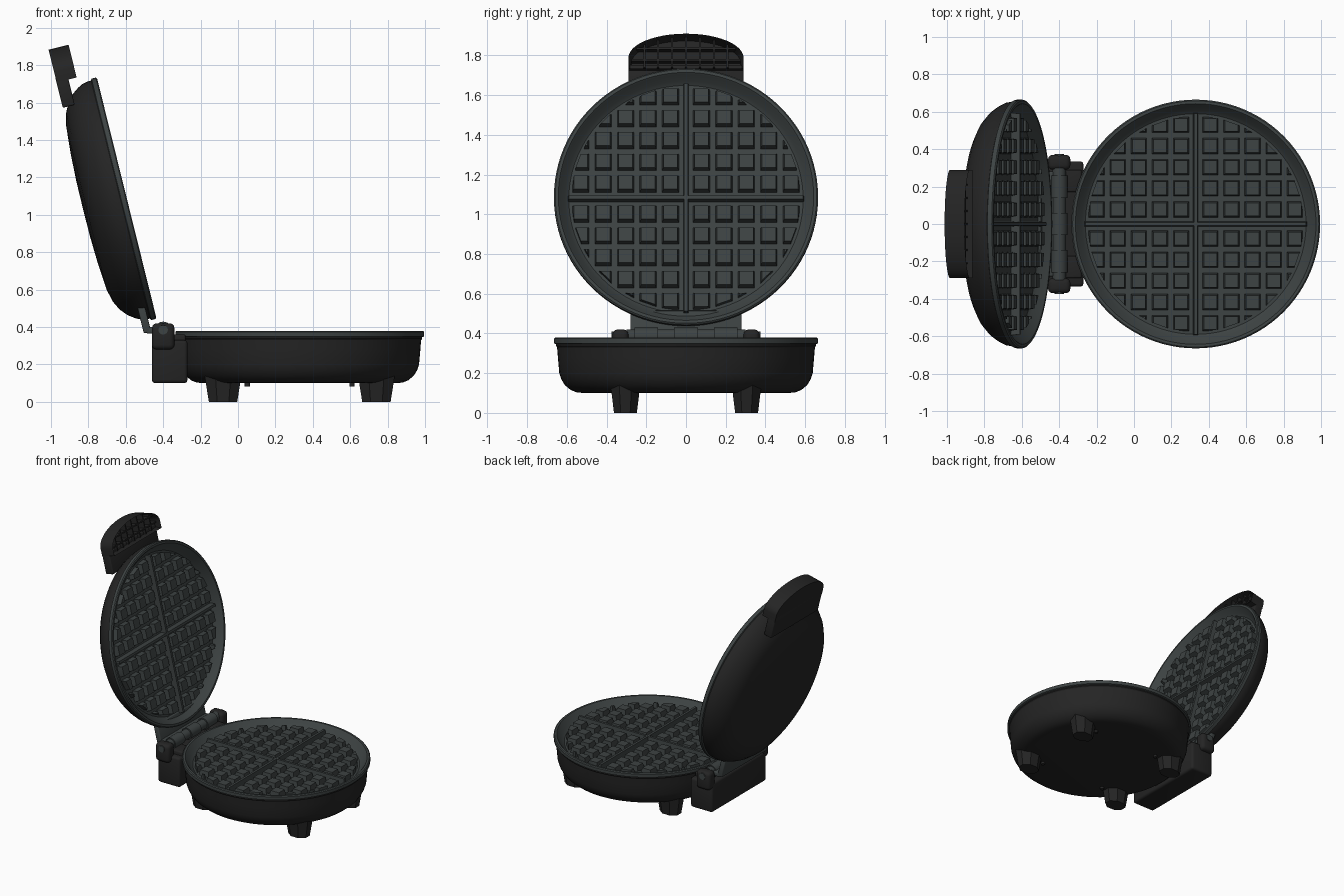
import bpy, bmesh, math
from mathutils import Matrix, Vector

cube = bpy.data.objects.get("Cube")
if cube:
    bpy.data.objects.remove(cube, do_unlink=True)


def material(name, rgb):
    m = bpy.data.materials.new(name)
    m.use_nodes = True
    m.diffuse_color = (*rgb, 1)
    m.node_tree.nodes["Principled BSDF"].inputs["Base Color"].default_value = (*rgb, 1)
    return m


BLACK = material("black plastic", (0.018, 0.018, 0.018))
GREY = material("grey cooking metal", (0.047, 0.056, 0.056))

BASE = Matrix.Translation((0.33, 0, 0.38))
LID = Matrix.Translation((-0.595, 0, 1.09)) @ Matrix.Rotation(math.radians(76.1), 4, 'Y')
WORLD = Matrix.Identity(4)


def finish(name, bm, mat, frame=WORLD):
    bmesh.ops.recalc_face_normals(bm, faces=bm.faces)
    me = bpy.data.meshes.new(name)
    bm.to_mesh(me)
    bm.free()
    me.materials.append(mat)
    ob = bpy.data.objects.new(name, me)
    ob.matrix_world = frame
    bpy.context.collection.objects.link(ob)
    bpy.ops.object.select_all(action='DESELECT')
    ob.select_set(True)
    bpy.context.view_layer.objects.active = ob
    bpy.ops.object.shade_smooth_by_angle(angle=math.radians(32))
    return ob


def lathe(name, profile, mat, frame):
    bm = bmesh.new()
    vs = [bm.verts.new((r, 0, z)) for r, z in profile]
    es = [bm.edges.new(p) for p in zip(vs, vs[1:])]
    bmesh.ops.spin(bm, geom=vs + es, axis=(0, 0, 1), cent=(0, 0, 0),
                   steps=96, angle=math.tau, use_merge=True)
    bmesh.ops.remove_doubles(bm, verts=bm.verts, dist=0.0001)
    return finish(name, bm, mat, frame)


def add_box(bm, lo, hi, taper=0.0, bevel=0.0):
    """Box between two corners; taper pulls the top face in."""
    lo, hi = Vector(lo), Vector(hi)
    part = bmesh.new()
    bmesh.ops.create_cube(part, size=1)
    for v in part.verts:
        top = v.co.z > 0
        v.co = (lo + hi) / 2 + v.co * (hi - lo)
        if top:
            v.co.x -= math.copysign(taper, v.co.x - (lo.x + hi.x) / 2)
            v.co.y -= math.copysign(taper, v.co.y - (lo.y + hi.y) / 2)
    if bevel:
        bmesh.ops.bevel(part, geom=part.edges[:], offset=bevel, segments=3,
                        profile=0.5, affect='EDGES')
    merge(bm, part)


def merge(bm, part):
    me = bpy.data.meshes.new("scratch")
    part.to_mesh(me)
    part.free()
    bm.from_mesh(me)
    bpy.data.meshes.remove(me)


def box(name, lo, hi, mat, frame=WORLD, bevel=0.0):
    bm = bmesh.new()
    add_box(bm, lo, hi, bevel=bevel)
    return finish(name, bm, mat, frame)


def add_cone(bm, r1, r2, depth, matrix, sides=24):
    bmesh.ops.create_cone(bm, cap_ends=True, segments=sides, radius1=r1,
                          radius2=r2, depth=depth, matrix=matrix)


# Cooking plates: a rimmed pan, a clipped grid of posts and a dividing cross
PAN = [(0, -0.06), (0.59, -0.06), (0.61, -0.045), (0.635, -0.008), (0.643, 0), (0.658, 0),
       (0.665, -0.006), (0.665, -0.03), (0.65, -0.036), (0.6, -0.075), (0, -0.075)]
PITCH, FIRST, HALF, LIMIT = 0.113, 0.078, 0.043, 0.575


def cooking_plate(name, frame):
    lathe(name + "_pan", PAN, GREY, frame)
    bm = bmesh.new()
    steps = [s * (FIRST + i * PITCH) for i in range(5) for s in (-1, 1)]
    for x in steps:
        for y in steps:
            r = math.hypot(x, y)
            if r > 0.63:
                continue
            post = bmesh.new()
            add_box(post, (x - HALF, y - HALF, -0.065), (x + HALF, y + HALF, -0.02), taper=0.008)
            out = Vector((x / r, y / r, 0))
            bmesh.ops.bisect_plane(post, geom=post.verts[:] + post.edges[:] + post.faces[:],
                                   plane_co=out * LIMIT, plane_no=out, clear_outer=True)
            bmesh.ops.holes_fill(post, edges=post.edges[:])
            merge(bm, post)
    finish(name + "_posts", bm, GREY, frame)
    bm = bmesh.new()
    add_box(bm, (-0.595, -0.014, -0.065), (0.595, 0.014, -0.014), taper=0.005)
    add_box(bm, (-0.014, -0.595, -0.065), (0.014, 0.595, -0.014), taper=0.005)
    finish(name + "_divider", bm, GREY, frame)


cooking_plate("lower_plate", BASE)
cooking_plate("upper_plate", LID)

# Outer shells
lathe("base_shell", [(0, -0.08), (0.6, -0.08), (0.655, -0.03), (0.655, -0.042), (0.649, -0.05),
                     (0.645, -0.1), (0.638, -0.18), (0.628, -0.21), (0.61, -0.24), (0.58, -0.265),
                     (0.55, -0.277), (0.51, -0.28), (0, -0.28)], BLACK, BASE)
lathe("lid_shell", [(0, -0.08), (0.6, -0.08), (0.655, -0.03), (0.655, -0.05), (0.65, -0.08),
                    (0.635, -0.11), (0.61, -0.145), (0.57, -0.18), (0.52, -0.205), (0.45, -0.222),
                    (0.3, -0.234), (0.15, -0.24), (0, -0.241)], BLACK, LID)

# Feet and base screws
for sx, side in ((-1, "hinge"), (1, "outer")):
    for sy, hand in ((-1, "front"), (1, "back")):
        bm = bmesh.new()
        turn = Matrix.Rotation(math.pi / 8, 4, 'Z')
        squash = Matrix.Diagonal((1, 0.76, 1, 1))
        add_cone(bm, 0.082, 0.108, 0.15, squash @ turn, sides=8)
        finish(f"{side}_{hand}_foot", bm, BLACK,
               Matrix.Translation((0.33 + sx * 0.41, sy * 0.305, 0.075)))
        bm = bmesh.new()
        add_cone(bm, 0.014, 0.014, 0.03, WORLD, sides=12)
        finish(f"{side}_{hand}_screw", bm, BLACK,
               Matrix.Translation((0.33 + sx * 0.28, sy * 0.3, 0.098)))

# Hinge: housing, ears, barrel with knuckles and the lid tab
box("hinge_housing", (-0.46, -0.335, 0.1), (-0.27, 0.335, 0.33), BLACK, bevel=0.018)
for s, hand in ((-1, "front"), (1, "back")):
    lo, hi = sorted((s * 0.29, s * 0.37))
    box(hand + "_hinge_ear", (-0.46, lo, 0.28), (-0.34, hi, 0.42), BLACK, bevel=0.025)
    lo, hi = sorted((s * 0.17, s * 0.29))
    box(hand + "_hinge_arm", (-0.41, lo, 0.3), (-0.28, hi, 0.36), BLACK, bevel=0.01)
    bm = bmesh.new()
    add_cone(bm, 0.025, 0.025, 0.02, Matrix.Rotation(math.pi / 2, 4, 'X'))
    finish(hand + "_hinge_pin", bm, GREY, Matrix.Translation((-0.4, s * 0.364, 0.385)))
bm = bmesh.new()
across = Matrix.Rotation(math.pi / 2, 4, 'X')
add_cone(bm, 0.036, 0.036, 0.6, across)
for y in (-0.2, 0, 0.2):
    add_cone(bm, 0.044, 0.044, 0.12, Matrix.Translation((0, y, 0)) @ across)
finish("hinge_barrel", bm, GREY, Matrix.Translation((-0.4, 0, 0.385)))
box("lid_hinge_tab", (0.58, -0.28, -0.085), (0.725, 0.28, -0.045), GREY, LID, bevel=0.008)
box("hinge_bridge", (-0.49, -0.28, 0.365), (-0.4, 0.28, 0.4), GREY, bevel=0.008)

# Handle: arched cap with a hollow ribbed underside, and a neck on the lid
WIDE = 0.29


def arch(y):
    return 0.745 + 0.125 * math.sqrt(max(0, 1 - (y / WIDE) ** 2))


bm = bmesh.new()
ys = [-WIDE * math.cos(math.pi * i / 24) for i in range(25)]
outline = [(-0.69, -WIDE)] + [(-arch(y), y) for y in ys] + [(-0.69, WIDE)]
back = bm.faces.new([bm.verts.new((x, y, -0.215)) for x, y in outline])
ext = bmesh.ops.extrude_face_region(bm, geom=[back], use_keep_orig=True)
under = next(g for g in ext["geom"] if isinstance(g, bmesh.types.BMFace))
bmesh.ops.translate(bm, verts=under.verts, vec=(0, 0, 0.11))
bmesh.ops.recalc_face_normals(bm, faces=bm.faces)
bmesh.ops.inset_region(bm, faces=[under], thickness=0.018)
bmesh.ops.translate(bm, verts=under.verts, vec=(0, 0, -0.08))
finish("handle_cap", bm, BLACK, LID)

bm = bmesh.new()
for y in (-0.21, -0.14, -0.07, 0, 0.07, 0.14, 0.21):
    add_box(bm, (0.01 - arch(y), y - 0.005, -0.19), (-0.7, y + 0.005, -0.13))
for x, w in ((-0.74, 0.275), (-0.8, 0.25)):
    add_box(bm, (x - 0.005, -w, -0.19), (x + 0.005, w, -0.13))
finish("handle_ribs", bm, BLACK, LID)
box("handle_neck", (-0.72, -WIDE, -0.216), (-0.55, WIDE, -0.15), BLACK, LID, bevel=0.008)
